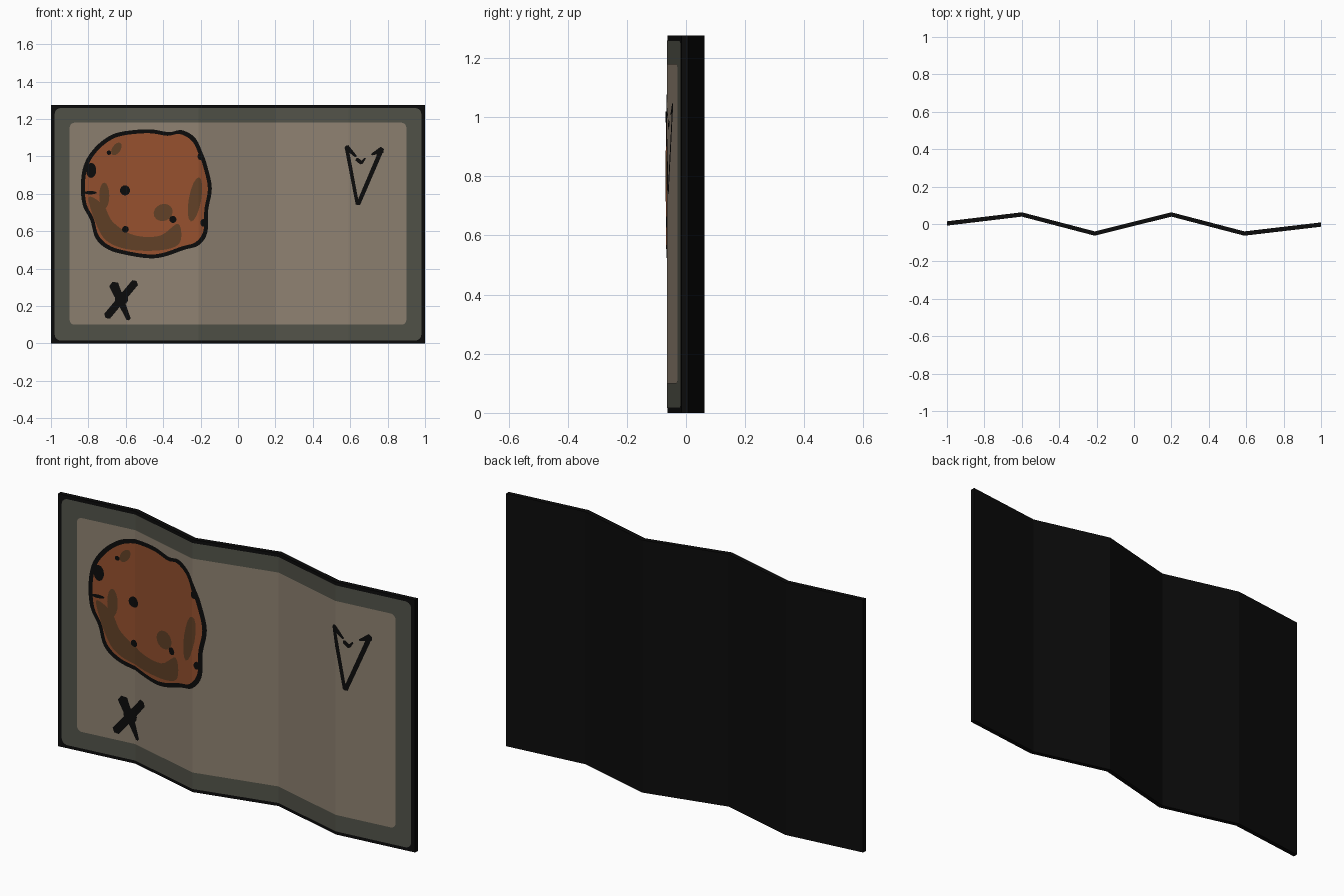
import bpy, bmesh, math
from mathutils import Vector

if "Cube" in bpy.data.objects:
    bpy.data.objects.remove(bpy.data.objects["Cube"])

H = 1.275          # sheet height
T = 0.0115         # half thickness
FOLDS = [(-1, 0.003), (-0.6, 0.051), (-0.21, -0.051), (0.2, 0.051), (0.59, -0.051), (1, -0.003)]


def material(name, rgb):
    m = bpy.data.materials.new(name)
    lin = [(c / 255 / 12.92) if c < 11 else ((c / 255 + 0.055) / 1.055) ** 2.4 for c in rgb]
    m.diffuse_color = (*lin, 1)
    m.use_nodes = True
    m.node_tree.nodes["Principled BSDF"].inputs["Base Color"].default_value = m.diffuse_color
    return m


BLACK = material("ink black", (11, 11, 11))
GREY = material("border grey green", (82, 83, 73))
TAN = material("parchment tan", (142, 129, 113))
ORANGE = material("rust orange", (149, 80, 46))
BROWN = material("dark brown", (97, 64, 38))


def sheet_y(x):
    for (x0, y0), (x1, y1) in zip(FOLDS, FOLDS[1:]):
        if x <= x1 + 1e-6:
            return y0 + (y1 - y0) * (x - x0) / (x1 - x0)
    return FOLDS[-1][1]


def finish(bm, name, mat):
    me = bpy.data.meshes.new(name)
    bm.to_mesh(me)
    bm.free()
    me.materials.append(mat)
    ob = bpy.data.objects.new(name, me)
    bpy.context.collection.objects.link(ob)
    return ob


def plate(name, outlines, mat, layer):
    """Flat painted shapes, creased along the folds and laid on the sheet front."""
    bm = bmesh.new()
    for pts in outlines:
        f = bm.faces.new([bm.verts.new((x, 0, z)) for x, z in pts])
        f.normal_update()
        if f.normal.y > 0:
            f.normal_flip()
    bmesh.ops.triangulate(bm, faces=bm.faces[:])
    for x, _ in FOLDS[1:-1]:
        bmesh.ops.bisect_plane(bm, geom=bm.verts[:] + bm.edges[:] + bm.faces[:],
                               plane_co=(x, 0, 0), plane_no=(1, 0, 0))
    for v in bm.verts:
        v.co.y = sheet_y(v.co.x) - T - layer * 0.0012
    return finish(bm, name, mat)


def smooth(pts, n=5):
    """Closed Catmull-Rom curve through the points."""
    p = [Vector(q) for q in pts]
    out = []
    for i in range(len(p)):
        a, b, c, d = p[i - 1], p[i], p[(i + 1) % len(p)], p[(i + 2) % len(p)]
        for k in range(n):
            t = k / n
            out.append(tuple(0.5 * (2 * b + (c - a) * t + (2 * a - 5 * b + 4 * c - d) * t * t
                                    + (3 * b - a - 3 * c + d) * t ** 3)))
    return out


def ellipse(cx, cz, rx, rz, tilt=0, n=16):
    ct, st = math.cos(tilt), math.sin(tilt)
    out = []
    for i in range(n):
        a = 2 * math.pi * i / n
        u, w = rx * math.cos(a), rz * math.sin(a)
        out.append((cx + u * ct - w * st, cz + u * st + w * ct))
    return out


def rounded(x1, z0, z1, r):
    out = []
    for cx, cz, q in ((x1 - r, z1 - r, 0), (r - x1, z1 - r, 1), (r - x1, z0 + r, 2), (x1 - r, z0 + r, 3)):
        for k in range(6):
            a = math.pi / 2 * (q + k / 5)
            out.append((cx + r * math.cos(a), cz + r * math.sin(a)))
    return out


def stroke(a, b, wa, wb):
    """Tapered brush stroke from a to b."""
    a, b = Vector(a), Vector(b)
    d = (b - a).normalized()
    s = Vector((-d.y, d.x))
    return [tuple(q) for q in (a + s * wa, a - d * wa * 0.6, a - s * wa,
                               b - s * wb, b + d * wb * 0.6, b + s * wb)]


# Folded sheet
bm = bmesh.new()
prof = [(x, y - T) for x, y in FOLDS] + [(x, y + T) for x, y in reversed(FOLDS)]
low = [bm.verts.new((x, y, 0)) for x, y in prof]
top = [bm.verts.new((x, y, H)) for x, y in prof]
n = len(prof)
for i in range(n):
    j = (i + 1) % n
    bm.faces.new((low[i], low[j], top[j], top[i]))
for i in range(n // 2 - 1):
    j, k, l = i + 1, n - 2 - i, n - 1 - i
    bm.faces.new((top[i], top[j], top[k], top[l]))
    bm.faces.new((low[l], low[k], low[j], low[i]))
bmesh.ops.recalc_face_normals(bm, faces=bm.faces[:])
finish(bm, "folded_sheet", BLACK)

# Border and parchment panels
plate("border", [rounded(0.98, 0.016, 1.258, 0.03)], GREY, 1)
plate("parchment", [rounded(0.9, 0.1, 1.18, 0.025)], TAN, 2)

# Round lumpy drawing
blob = [(-0.48, 1.145), (-0.37, 1.13), (-0.3, 1.14), (-0.23, 1.1), (-0.19, 1.02), (-0.165, 0.95),
        (-0.14, 0.83), (-0.16, 0.71), (-0.165, 0.59), (-0.21, 0.525), (-0.29, 0.5), (-0.39, 0.465),
        (-0.47, 0.455), (-0.58, 0.47), (-0.69, 0.5), (-0.76, 0.56), (-0.79, 0.66), (-0.83, 0.74),
        (-0.84, 0.845), (-0.825, 0.95), (-0.78, 1.03), (-0.71, 1.095), (-0.63, 1.13)]
outer = smooth(blob)
inner = [(-0.49 + (x + 0.49) * 0.94, 0.8 + (z - 0.8) * 0.94) for x, z in outer]
plate("drawing_outline", [outer], BLACK, 3)
plate("drawing_fill", [inner], ORANGE, 4)
crescent = [(-0.8, 0.78), (-0.72, 0.74), (-0.67, 0.65), (-0.56, 0.58), (-0.42, 0.575), (-0.32, 0.64),
            (-0.31, 0.54), (-0.4, 0.5), (-0.57, 0.5), (-0.69, 0.54), (-0.75, 0.62)]
plate("drawing_shadows", [smooth(crescent)], BROWN, 5)
plate("drawing_patches", [ellipse(-0.715, 0.79, 0.027, 0.07), ellipse(-0.4, 0.7, 0.052, 0.045, 0.4),
                          ellipse(-0.23, 0.77, 0.033, 0.12, -0.18),
                          ellipse(-0.65, 1.04, 0.022, 0.038, -0.6)], BROWN, 5)
plate("drawing_specks", [ellipse(-0.604, 0.818, 0.027, 0.027), ellipse(-0.602, 0.61, 0.018, 0.018),
                         ellipse(-0.348, 0.663, 0.019, 0.019), ellipse(-0.785, 0.925, 0.027, 0.04),
                         ellipse(-0.2, 1.0, 0.016, 0.02), ellipse(-0.187, 0.645, 0.014, 0.02),
                         ellipse(-0.79, 0.806, 0.035, 0.009), ellipse(-0.69, 1.02, 0.012, 0.012)], BLACK, 6)

# Cross mark
plate("cross_mark", [stroke((-0.7, 0.145), (-0.55, 0.325), 0.02, 0.02),
                     stroke((-0.665, 0.315), (-0.585, 0.13), 0.026, 0.012)], BLACK, 3)
plate("cross_centre", [ellipse(-0.623, 0.24, 0.036, 0.036)], BLACK, 4)

# Arrow-like mark
plate("arrow_mark", [stroke((0.58, 1.05), (0.638, 0.745), 0.01, 0.009),
                     stroke((0.765, 1.03), (0.643, 0.745), 0.012, 0.011),
                     stroke((0.58, 1.05), (0.63, 1.0), 0.014, 0.006),
                     stroke((0.635, 0.985), (0.66, 0.965), 0.01, 0.01),
                     stroke((0.66, 0.965), (0.68, 0.99), 0.008, 0.004),
                     stroke((0.715, 1.01), (0.77, 1.035), 0.005, 0.018)], BLACK, 3)
